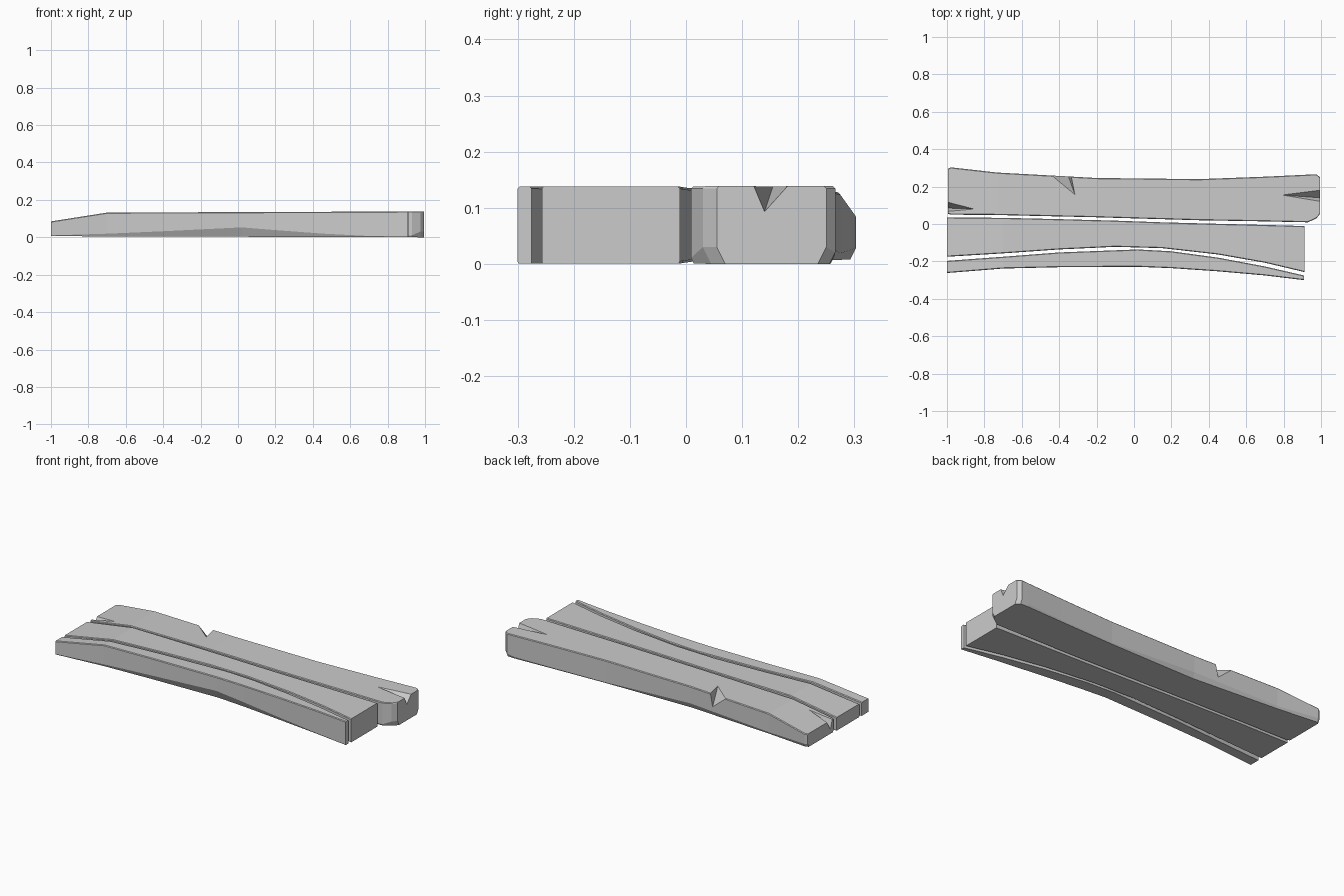
import bpy, bmesh
from mathutils import Vector


def make_object(name, bm):
    bmesh.ops.recalc_face_normals(bm, faces=bm.faces)
    mesh = bpy.data.meshes.new(name)
    bm.to_mesh(mesh)
    bm.free()
    obj = bpy.data.objects.new(name, mesh)
    bpy.context.collection.objects.link(obj)
    return obj


def top_height(x):
    # worn slope on the left end, almost level after that
    if x < -0.7:
        return 0.085 + (x + 1) / 0.3 * 0.047
    return 0.132 + (x + 0.7) / 1.6 * 0.006


def plank(name, stations, base, end_caps=()):
    """Loft of (x, front y, back y, front under-cut, back under-cut)."""
    bm = bmesh.new()
    rings = []
    for x, y0, y1, cf, cb in stations:
        zt = top_height(x)
        zb = base * (1 - x) / 2
        pts = [(y0 + cf * 0.5, zb), (y0, zb + cf), (y0, zt - 0.004), (y0 + 0.004, zt),
               (y1 - 0.004, zt), (y1, zt - 0.004), (y1, zb + cb), (y1 - cb * 0.5, zb)]
        rings.append([bm.verts.new((x, y, z)) for y, z in pts])
    for a, b in zip(rings, rings[1:]):
        for i in range(8):
            j = (i + 1) % 8
            bm.faces.new((a[i], a[j], b[j], b[i]))
    bm.faces.new(rings[0])
    bm.faces.new(rings[-1])
    return make_object(name, bm)


def split(obj, tip, p, q, low):
    """Cut a wedge-shaped crack: tip and p, q on the top, low on the side."""
    t = Vector(tip)
    outer = [t + (Vector(v) - t) * 1.25 for v in (p, q, low)]
    up = Vector((0, 0, 0.08))
    pts = [t] + outer + [t + up, outer[0] + up, outer[1] + up]
    bm = bmesh.new()
    res = bmesh.ops.convex_hull(bm, input=[bm.verts.new(v) for v in pts])
    loose = [v for v in bm.verts if not v.link_faces]
    bmesh.ops.delete(bm, geom=loose, context='VERTS')
    cutter = make_object("crack_cutter", bm)
    cutter.hide_render = True
    mod = obj.modifiers.new("crack", 'BOOLEAN')
    mod.operation = 'DIFFERENCE'
    mod.solver = 'EXACT'
    mod.object = cutter
    bpy.context.view_layer.objects.active = obj
    bpy.ops.object.modifier_apply(modifier=mod.name)
    bpy.data.objects.remove(cutter)


# wide back plank with a chipped right end
back = plank("back_plank", [
    (-0.995, 0.055, 0.295, 0.012, 0.02), (-0.98, 0.05, 0.303, 0.006, 0.02),
    (-0.73, 0.048, 0.275, 0.004, 0.012), (-0.2, 0.036, 0.246, 0.004, 0.03),
    (0.35, 0.02, 0.24, 0.004, 0.006), (0.7, 0.014, 0.253, 0.004, 0.008),
    (0.93, 0.009, 0.264, 0.01, 0.012), (0.975, 0.03, 0.266, 0.03, 0.02),
    (0.995, 0.055, 0.25, 0.03, 0.03)], 0.008)

# cracks: back edge, right end, left end
split(back, (-0.315, 0.155, 0.134), (-0.44, 0.257, 0.134), (-0.335, 0.252, 0.134), (-0.35, 0.252, 0.06))
split(back, (0.79, 0.155, 0.138), (0.99, 0.18, 0.138), (0.99, 0.122, 0.138), (0.995, 0.14, 0.093))
split(back, (-0.855, 0.08, 0.108), (-0.99, 0.115, 0.086), (-0.99, 0.068, 0.086), (-0.995, 0.085, 0.035))

# middle plank, waisted along its front edge
plank("middle_plank", [
    (-1.0, -0.175, 0.035, 0.004, 0.004), (-0.7, -0.157, 0.033, 0.004, 0.004),
    (-0.4, -0.136, 0.026, 0.004, 0.004), (-0.1, -0.122, 0.018, 0.004, 0.004),
    (0.15, -0.129, 0.009, 0.004, 0.004), (0.45, -0.163, 0.001, 0.004, 0.004),
    (0.7, -0.207, -0.005, 0.004, 0.004), (0.912, -0.257, -0.011, 0.004, 0.004)], 0.008)

# narrow front strip, under-cut at the middle
plank("front_strip", [
    (-1.0, -0.262, -0.197, 0.004, 0.004), (-0.7, -0.238, -0.175, 0.014, 0.004),
    (-0.4, -0.231, -0.152, 0.028, 0.004), (0.02, -0.229, -0.136, 0.05, 0.004),
    (0.2, -0.236, -0.146, 0.036, 0.004), (0.45, -0.253, -0.18, 0.018, 0.004),
    (0.7, -0.275, -0.227, 0.006, 0.004), (0.908, -0.3, -0.275, 0.003, 0.003)], 0.006)
